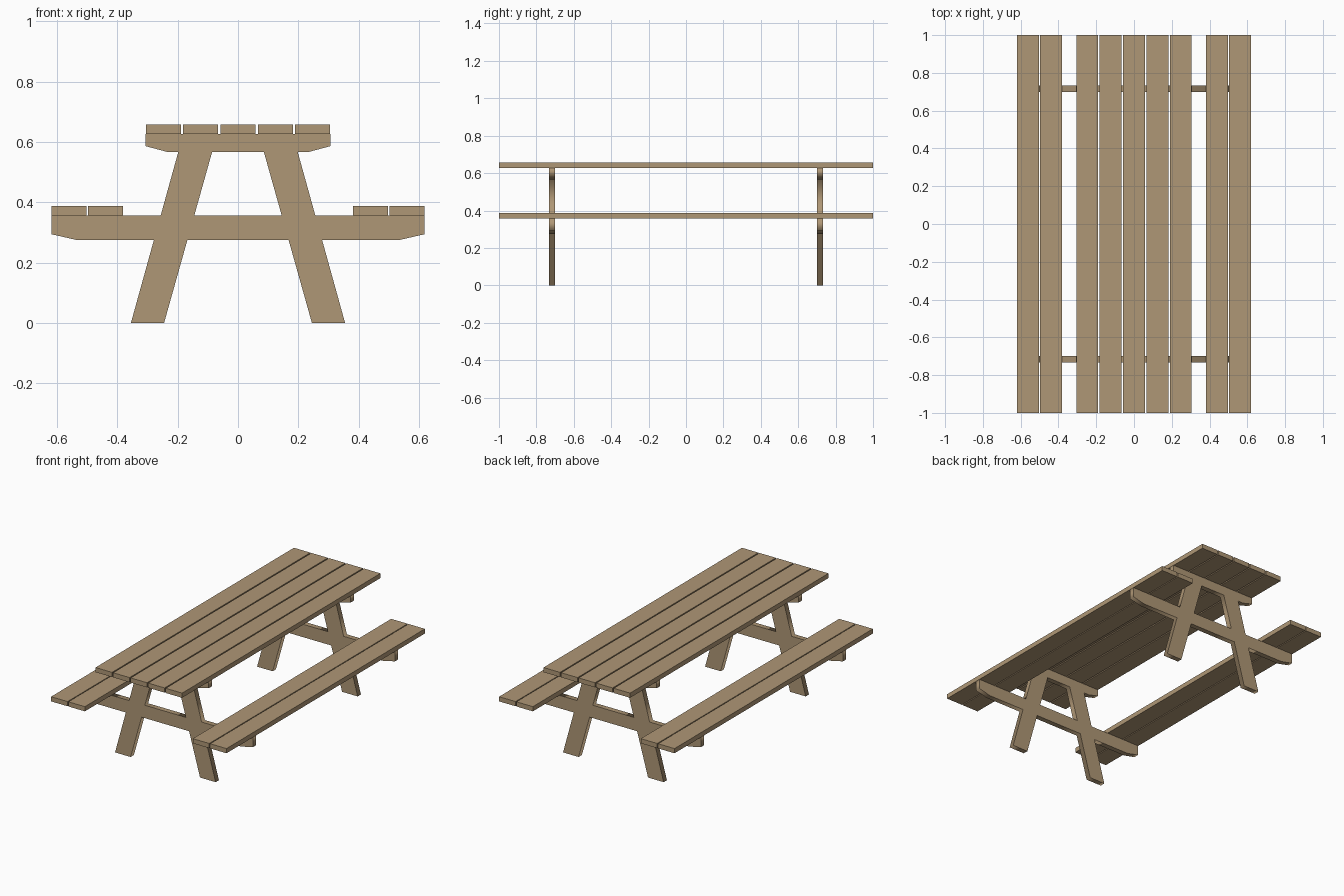
import bpy, math

if "Cube" in bpy.data.objects:
    bpy.data.objects.remove(bpy.data.objects["Cube"])

wood = bpy.data.materials.new("light brown wood")
wood.diffuse_color = (0.43, 0.31, 0.18, 1)
wood.use_nodes = True
wood.node_tree.nodes["Principled BSDF"].inputs["Base Color"].default_value = wood.diffuse_color


def plank(name, x, z_low, z_high, width=0.116):
    bpy.ops.mesh.primitive_cube_add(size=1, location=(x, 0, (z_low + z_high) / 2))
    ob = bpy.context.object
    ob.name = name
    ob.scale = (width, 2.0, z_high - z_low)
    bpy.ops.object.transform_apply(location=False, rotation=False, scale=True)
    ob.data.materials.append(wood)


# Tabletop: five planks
for i in range(5):
    plank(f"tabletop_plank_{i + 1}", (i - 2) * 0.1237, 0.627, 0.657)

# Benches: two planks on each side
for side, sx in (("left", -1), ("right", 1)):
    for i, x in enumerate((0.439, 0.561)):
        plank(f"{side}_bench_plank_{i + 1}", sx * x, 0.357, 0.387)


def outer(z):
    return (0.355 - 0.277 * z, z)


def inner(z):
    return (0.245 - 0.281 * z, z)


def mirrored(half):
    return half + [(-x, z) for x, z in reversed(half)]


# End frame outline: splayed legs, seat beam and top beam, all flush
outline = mirrored([
    inner(0.275), inner(0), outer(0), outer(0.275),
    (0.535, 0.275), (0.618, 0.294), (0.618, 0.357), outer(0.357),
    outer(0.567), (0.235, 0.567), (0.306, 0.586), (0.306, 0.627)])
window = mirrored([inner(0.357), inner(0.567)])

for name, y in (("front_leg_frame", -0.716), ("back_leg_frame", 0.716)):
    curve = bpy.data.curves.new(name, 'CURVE')
    curve.dimensions = '2D'
    curve.fill_mode = 'BOTH'
    curve.extrude = 0.0165
    for pts in (outline, window):
        sp = curve.splines.new('POLY')
        sp.points.add(len(pts) - 1)
        for p, (x, z) in zip(sp.points, pts):
            p.co = (x, z, 0, 1)
        sp.use_cyclic_u = True
    curve.materials.append(wood)
    ob = bpy.data.objects.new(name, curve)
    bpy.context.collection.objects.link(ob)
    ob.rotation_euler = (math.pi / 2, 0, 0)
    ob.location = (0, y, 0)
    # Turn the filled profile into a mesh
    bpy.ops.object.select_all(action='DESELECT')
    ob.select_set(True)
    bpy.context.view_layer.objects.active = ob
    bpy.ops.object.convert(target='MESH')
